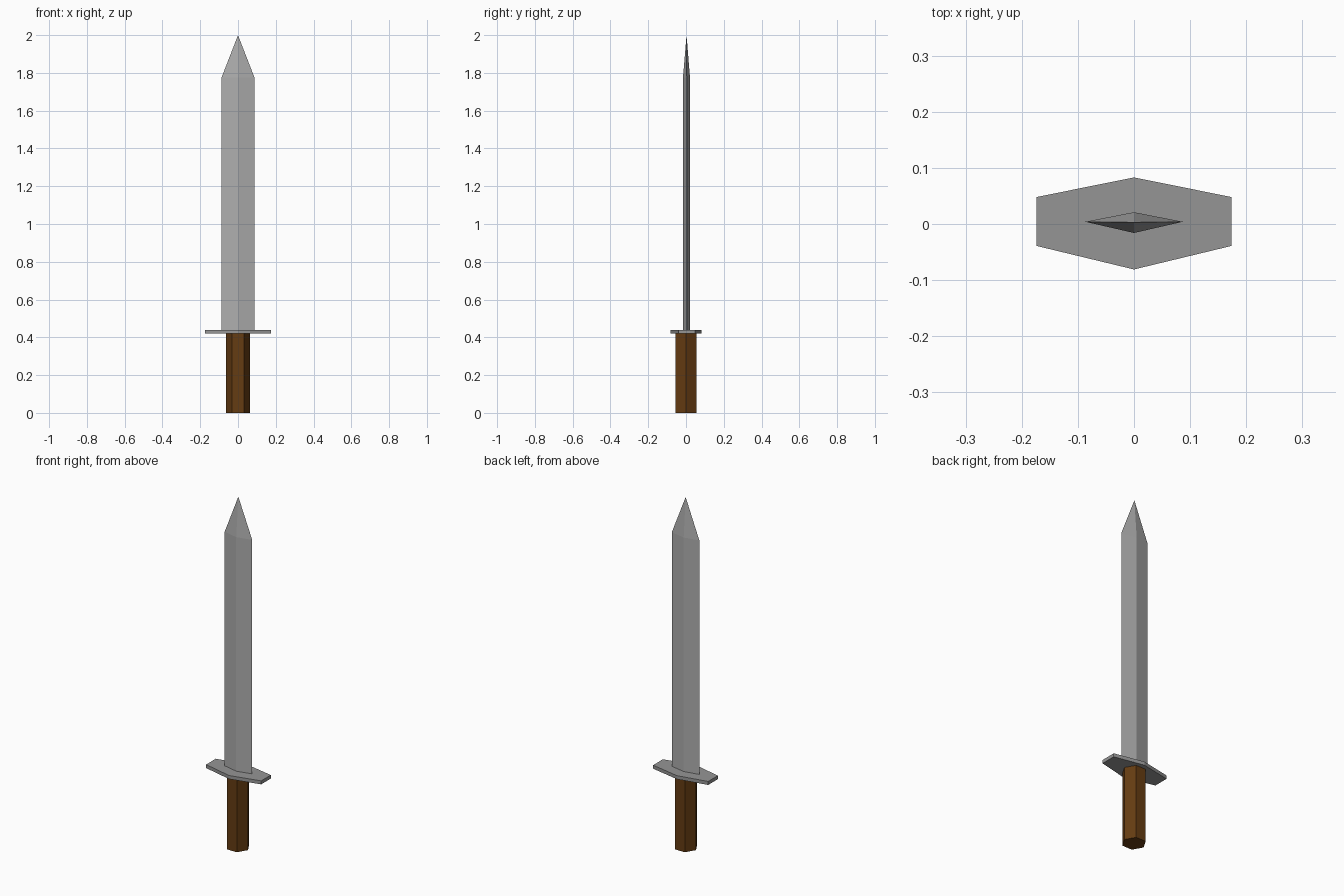
import bpy, bmesh
from math import cos, sin, pi

if "Cube" in bpy.data.objects:
    bpy.data.objects.remove(bpy.data.objects["Cube"])


def make_part(name, outline, z0, z1, tip=None, color=None):
    """Extrude an (x, y) outline from z0 to z1, capped flat or with a pointed tip."""
    bm = bmesh.new()
    low = [bm.verts.new((x, y, z0)) for x, y in outline]
    high = [bm.verts.new((x, y, z1)) for x, y in outline]
    apex = bm.verts.new(tip) if tip else None
    n = len(outline)
    bm.faces.new(low[::-1])
    if not apex:
        bm.faces.new(high)
    for i in range(n):
        j = (i + 1) % n
        bm.faces.new((low[i], low[j], high[j], high[i]))
        if apex:
            bm.faces.new((high[i], high[j], apex))
    bmesh.ops.recalc_face_normals(bm, faces=bm.faces[:])
    mesh = bpy.data.meshes.new(name)
    bm.to_mesh(mesh)
    bm.free()
    if color:
        mat = bpy.data.materials.new(name + "_material")
        mat.diffuse_color = color
        mat.use_nodes = True
        mat.node_tree.nodes["Principled BSDF"].inputs["Base Color"].default_value = mat.diffuse_color
        mesh.materials.append(mat)
    obj = bpy.data.objects.new(name, mesh)
    bpy.context.collection.objects.link(obj)
    return obj


# Hexagonal wooden grip
grip = [(0.063 * cos(i * pi / 3), 0.063 * sin(i * pi / 3)) for i in range(6)]
make_part("grip", grip, 0.0, 0.42, color=(0.13, 0.045, 0.006, 1))

# Thin six-sided crossguard
guard = [(0.174, -0.039), (0.174, 0.048), (0, 0.083),
         (-0.174, 0.048), (-0.174, -0.039), (0, -0.081)]
make_part("crossguard", guard, 0.42, 0.44, color=(0.3, 0.3, 0.3, 1))

# Diamond-section blade tapering to a point
blade = [(0.087, 0.004), (0, 0.021), (-0.087, 0.004), (0, -0.016)]
make_part("blade", blade, 0.44, 1.776, tip=(0, 0.003, 2.0), color=(0.42, 0.42, 0.42, 1))
